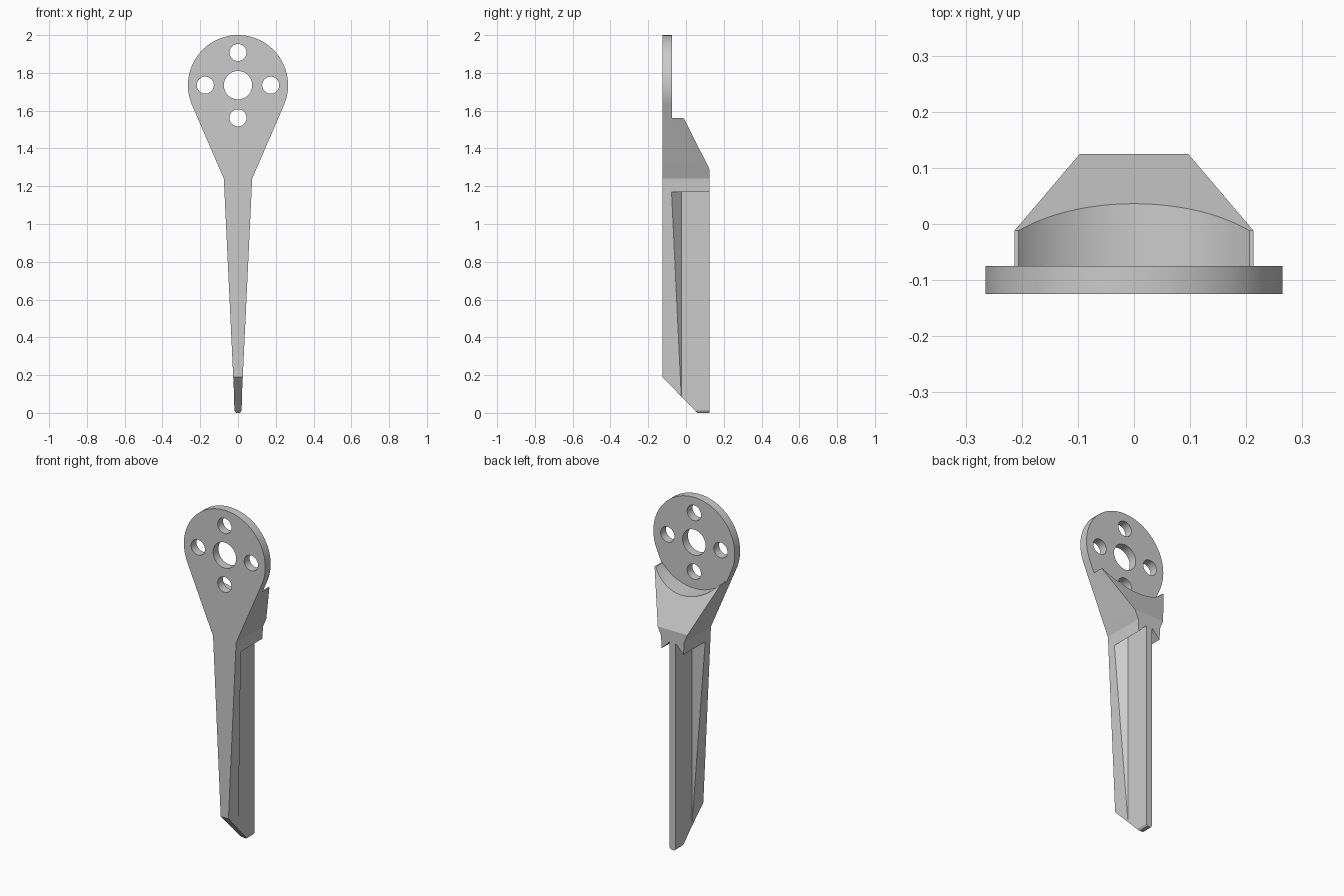
import bpy, bmesh
from math import sin, cos, pi, radians
from mathutils import Vector

cube = bpy.data.objects.get("Cube")
if cube:
    bpy.data.objects.remove(cube, do_unlink=True)

HUB_Z, HUB_R = 1.735, 0.265   # round mounting head
WEB = 0.02                    # half thickness of the blade web

grey = bpy.data.materials.new("plain grey")
grey.use_nodes = True
colour = (0.6, 0.6, 0.6, 1)
grey.diffuse_color = colour
grey.node_tree.nodes["Principled BSDF"].inputs["Base Color"].default_value = colour


def make_object(name, bm):
    bmesh.ops.recalc_face_normals(bm, faces=bm.faces[:])
    mesh = bpy.data.meshes.new(name)
    bm.to_mesh(mesh)
    bm.free()
    mesh.materials.append(grey)
    obj = bpy.data.objects.new(name, mesh)
    bpy.context.collection.objects.link(obj)
    return obj


def prism(name, points, depth):
    """Extrude a closed loop of 3D points along a vector."""
    bm = bmesh.new()
    face = bm.faces.new([bm.verts.new(p) for p in points])
    new = bmesh.ops.extrude_face_region(bm, geom=[face])["geom"]
    bmesh.ops.translate(bm, vec=Vector(depth),
                        verts=[v for v in new if isinstance(v, bmesh.types.BMVert)])
    return make_object(name, bm)


def cylinder(name, x, z, r, y0, y1, n=64):
    ring = [(x + r * cos(2 * pi * i / n), y0, z + r * sin(2 * pi * i / n)) for i in range(n)]
    return prism(name, ring, (0, y1 - y0, 0))


def boolean(target, cutter, operation):
    cutter.hide_render = True
    mod = target.modifiers.new("cut", "BOOLEAN")
    mod.operation, mod.solver, mod.object = operation, "EXACT", cutter
    bpy.context.view_layer.objects.active = target
    bpy.ops.object.modifier_apply(modifier=mod.name)
    bpy.data.objects.remove(cutter, do_unlink=True)


# Front outline: round head, tangent shoulders, tapering blade, chamfered tip
start = radians(-23.3)
steps = 80
arc = [(HUB_R * cos(a), HUB_Z + HUB_R * sin(a))
       for a in (start + (pi - 2 * start) * i / steps for i in range(steps + 1))]
right_side = [(0.011, 0), (0.0195, 0.012), (0.0205, 0.09), (0.075, 1.24)]
outline = right_side + arc + [(-x, z) for x, z in reversed(right_side)]
arm = prism("blade_arm", [(x, -0.2, z) for x, z in outline], (0, 0.4, 0))

# Side outline: thin head plate, sloped shoulder, slanted tip
side = [(-0.125, 0.19), (0.06, 0), (0.06, -0.1), (0.125, -0.1), (0.125, 1.29),
        (-0.012, 1.56), (-0.075, 1.56), (-0.075, 2.1), (-0.125, 2.1)]
boolean(arm, prism("side_outline", [(-0.4, y, z) for y, z in side], (0.8, 0, 0)), "INTERSECT")

# Round clearance behind the head
boolean(arm, cylinder("head_clearance", 0, HUB_Z, 0.27, -0.075, 0.3, 128), "DIFFERENCE")

# Centre bore and four bolt holes
holes = [(0, 0, 0.075)] + [(0.173 * cos(i * pi / 2), 0.173 * sin(i * pi / 2), 0.045)
                           for i in range(4)]
for x, z, r in holes:
    boolean(arm, cylinder("hole", x, HUB_Z + z, r, -0.3, 0.3), "DIFFERENCE")

# Bevelled pocket on each flank, leaving a thin web behind the front rib
for s in (1, -1):
    bm = bmesh.new()
    for d in (0, 0.09):
        for y in (-0.025 - d, 0.3):
            for z in (-0.2, 1.22 - d):
                bm.verts.new((s * (WEB + d), y, z))
    bmesh.ops.convex_hull(bm, input=bm.verts[:])
    boolean(arm, make_object("pocket", bm), "DIFFERENCE")

# Smooth the curved walls, keep the machined edges sharp
bpy.ops.object.select_all(action="DESELECT")
arm.select_set(True)
bpy.context.view_layer.objects.active = arm
bpy.ops.object.shade_smooth_by_angle(angle=radians(20))
